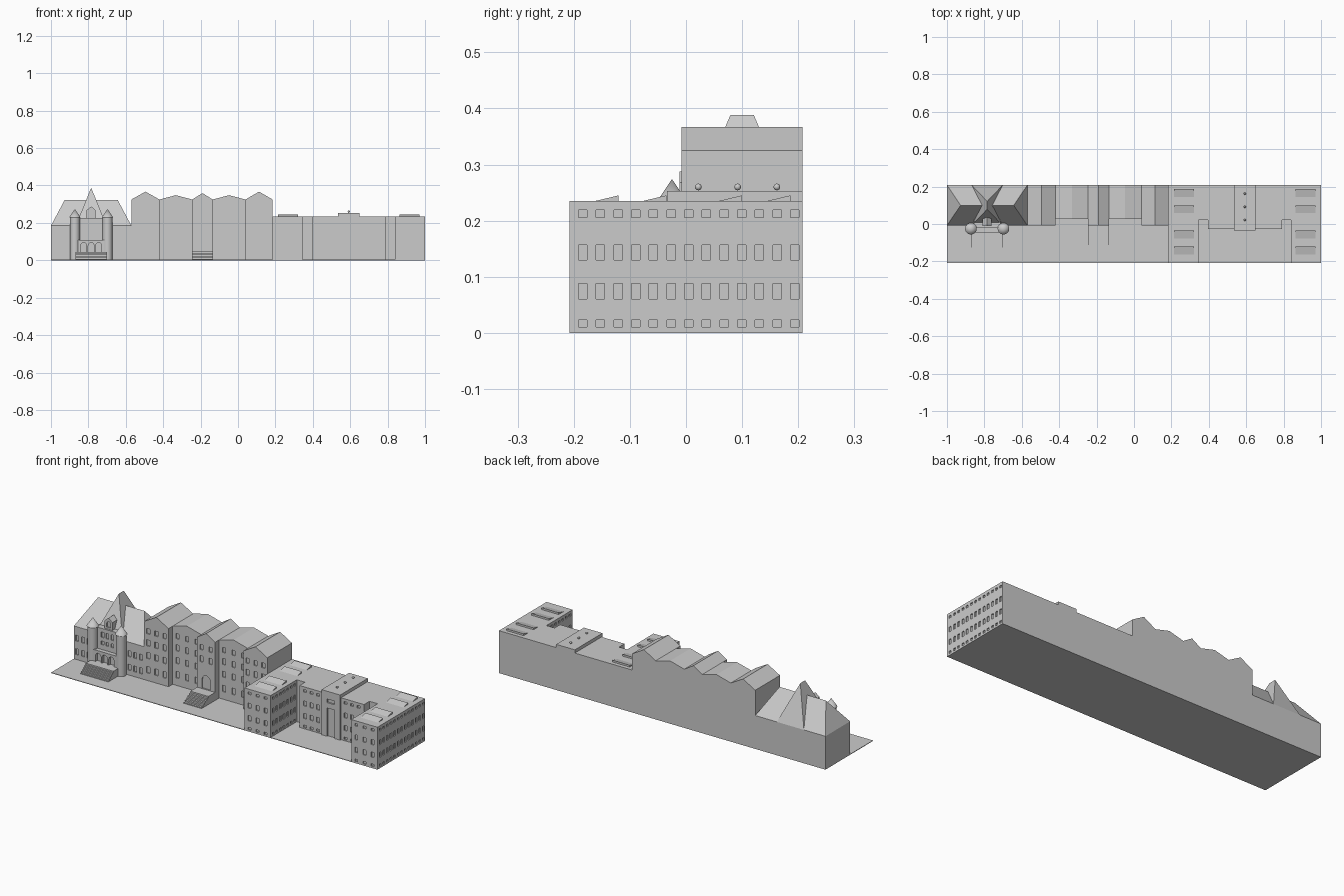
import bpy, bmesh, math

if "Cube" in bpy.data.objects:
    bpy.data.objects.remove(bpy.data.objects["Cube"])

def finish(name, bm):
    bmesh.ops.recalc_face_normals(bm, faces=bm.faces)
    me = bpy.data.meshes.new(name)
    bm.to_mesh(me)
    bm.free()
    ob = bpy.data.objects.new(name, me)
    bpy.context.collection.objects.link(ob)
    return ob

def prisms(name, profiles, axis, a, b):
    """Extrude 2D profiles along an axis from a to b."""
    place = {'x': lambda u, v, w: (w, u, v),
             'y': lambda u, v, w: (u, w, v),
             'z': lambda u, v, w: (u, v, w)}[axis]
    bm = bmesh.new()
    for p in profiles:
        lo = [bm.verts.new(place(u, v, a)) for u, v in p]
        hi = [bm.verts.new(place(u, v, b)) for u, v in p]
        bm.faces.new(lo)
        bm.faces.new(hi[::-1])
        n = len(p)
        for i in range(n):
            bm.faces.new((lo[i], lo[(i + 1) % n], hi[(i + 1) % n], hi[i]))
    return finish(name, bm)

def rect(u0, u1, v0, v1):
    return [(u0, v0), (u1, v0), (u1, v1), (u0, v1)]

def arch(c, w, v0, v1):
    r = w / 2
    return [(c - r, v0), (c + r, v0)] + [
        (c + r * math.cos(i * math.pi / 8), v1 - r + r * math.sin(i * math.pi / 8)) for i in range(9)]

def box(name, x0, x1, y0, y1, z0, z1):
    return prisms(name, [rect(x0, x1, y0, y1)], 'z', z0, z1)

def hull(name, pts):
    bm = bmesh.new()
    for p in pts:
        bm.verts.new(p)
    bmesh.ops.convex_hull(bm, input=bm.verts)
    bmesh.ops.dissolve_limit(bm, angle_limit=0.01, verts=bm.verts, edges=bm.edges)
    return finish(name, bm)

def recess(ob, axis, plane, profiles, depth=0.006):
    """Sink openings into a wall lying on the given plane."""
    cutter = prisms("cutter", profiles, axis, plane - depth, plane + depth)
    m = ob.modifiers.new("openings", 'BOOLEAN')
    m.operation, m.solver, m.object = 'DIFFERENCE', 'EXACT', cutter
    bpy.context.view_layer.objects.active = ob
    bpy.ops.object.modifier_apply(modifier=m.name)
    bpy.data.objects.remove(cutter)

def grid(centres, rows, w):
    return [rect(c - w / 2, c + w / 2, z0, z1) for c in centres for z0, z1 in rows]

def spread(a, b, n):
    return [a + (b - a) * (i + 0.5) / n for i in range(n)]

def stairs(name, x0, x1, y_back, y_front, h, n=6):
    pts = [(y_back, 0), (y_front, 0)]
    tread = (y_back - y_front) * 0.6 / n
    for i in range(n):
        y = y_front + tread * i
        pts += [(y, h * (i + 1) / n), (y + tread, h * (i + 1) / n)]
    pts.append((y_back, h))
    del pts[-2]
    prisms(name, [pts], 'x', x0, x1)

F, B = -0.008, 0.208
box("ground_slab", -1, 1, -B, B, 0, 0.003)

# Left hall: walls, crossing hipped roofs
hall = box("hall_walls", -1, -0.57, F, B, 0, 0.185)
cx = -0.785
cols = [cx + s * d for s in (-1, 1) for d in (0.125, 0.16, 0.195)]
recess(hall, 'y', F, grid(cols, [(0.03, 0.062), (0.105, 0.137)], 0.018))
hull("hall_roof", [(x, y, 0.185) for x in (-1, -0.57) for y in (F, B)] +
     [(-0.927, 0.1, 0.322), (-0.643, 0.1, 0.322)])
hull("hall_cross_roof", [(x, y, 0.185) for x in (cx - 0.083, cx + 0.083) for y in (F, B)] +
     [(cx, 0.079, 0.388), (cx, 0.121, 0.388)])

# Entrance porch, upper bay, dormer and stairs
porch = box("porch", cx - 0.085, cx + 0.085, -0.045, F, 0, 0.108)
recess(porch, 'y', -0.045, [arch(cx + d, 0.032, 0.045, 0.094) for d in (-0.04, 0, 0.04)], 0.015)
bay = box("entrance_bay", cx - 0.07, cx + 0.07, -0.022, 0.04, 0.1, 0.225)
recess(bay, 'y', -0.022, grid([cx - 0.03, cx, cx + 0.03], [(0.135, 0.155), (0.175, 0.205)], 0.016))
dormer = prisms("dormer", [[(cx - 0.024, 0.2), (cx + 0.024, 0.2), (cx + 0.024, 0.268),
                            (cx, 0.288), (cx - 0.024, 0.268)]], 'y', -0.012, 0.06)
recess(dormer, 'y', -0.012, [arch(cx, 0.022, 0.235, 0.268)])
stairs("hall_stairs", cx - 0.085, cx + 0.085, -0.045, -0.135, 0.045)

# Round turrets with cone caps
for s in (-1, 1):
    for name, r1, r2, z0, z1 in (("turret", 0.026, 0.026, 0, 0.23),
                                 ("turret_cap", 0.031, 0, 0.228, 0.274)):
        bpy.ops.mesh.primitive_cone_add(vertices=24, radius1=r1, radius2=r2, depth=z1 - z0,
                                        location=(cx + s * 0.087, -0.025, (z0 + z1) / 2))
        bpy.context.object.name = name
        bpy.ops.object.shade_smooth_by_angle()

# Middle block: five gabled bays, alternate ones set back
edges = [-0.57, -0.42, -0.245, -0.135, 0.04, 0.185]
peaks = [0.367, 0.348, 0.359, 0.348, 0.367]
for i, peak in enumerate(peaks):
    x0, x1 = edges[i], edges[i + 1]
    y = 0.028 if i % 2 else F
    ob = prisms("gabled_bay", [[(x0, 0), (x1, 0), (x1, 0.325), ((x0 + x1) / 2, peak), (x0, 0.325)]],
                'y', y, B)
    rows = [(0.125, 0.158), (0.195, 0.228), (0.262, 0.29)]
    if i == 2:
        holes = grid(spread(x0, x1, 2), rows[1:], 0.02) + [arch((x0 + x1) / 2, 0.05, 0.05, 0.125)]
    else:
        holes = grid(spread(x0, x1, 3), [(0.045, 0.08)] + rows, 0.02)
    recess(ob, 'y', y, holes)
stairs("middle_stairs", -0.245, -0.135, F, -0.125, 0.048)

# Right block: U-shaped plan, mirrored about its centre
mx = 0.5925
half = [(0.2475, -B), (0.2475, 0.022), (0.1975, 0.022), (0.1975, -0.026)]
outline = [(mx - 0.4075, B), (mx - 0.4075, -B)] + [(mx - d, y) for d, y in half]
outline += [(2 * mx - x, y) for x, y in outline[::-1]]
block = prisms("right_block", [outline], 'z', 0, 0.235)
rows = [(0.01, 0.023), (0.06, 0.088), (0.13, 0.157), (0.206, 0.219)]
side = [-0.184 + 0.0314 * i for i in range(13)]
recess(block, 'x', 1, grid([-0.184 + 0.0292 * i * 1.078 for i in range(13)], rows, 0.015))
recess(block, 'x', 0.185, grid([y for y in side if y < -0.03], rows, 0.015))
for s in (-1, 1):
    recess(block, 'x', mx + s * 0.2475, grid([y for y in side if y < 0.01], rows, 0.015))
recess(block, 'y', -B, grid([mx + s * (0.3275 + d) for s in (-1, 1) for d in (-0.05, 0, 0.05)], rows, 0.018))
recess(block, 'y', -0.026, grid([mx + s * d for s in (-1, 1) for d in (0.085, 0.125, 0.165)], rows, 0.018))

# Central pavilion with tall doorway and roof vents
pav = box("pavilion", mx - 0.057, mx + 0.057, -0.034, B, 0, 0.253)
recess(pav, 'y', -0.034, [rect(mx - 0.024, mx + 0.024, 0.003, 0.16),
                          rect(mx - 0.024, mx + 0.024, 0.19, 0.21)], 0.012)
for y in (0.022, 0.092, 0.162):
    bpy.ops.mesh.primitive_uv_sphere_add(segments=12, ring_count=8, radius=0.006, location=(mx, y, 0.26))
    bpy.context.object.name = "roof_vent"
    bpy.ops.object.shade_smooth_by_angle()

# Wedge skylights on both wings
for s in (-1, 1):
    for y in (-0.12, -0.035, 0.1, 0.186):
        c = mx + s * 0.325
        prisms("skylight", [[(y - 0.046, 0.234), (y, 0.234), (y, 0.245)]], 'x', c - 0.053, c + 0.053)
